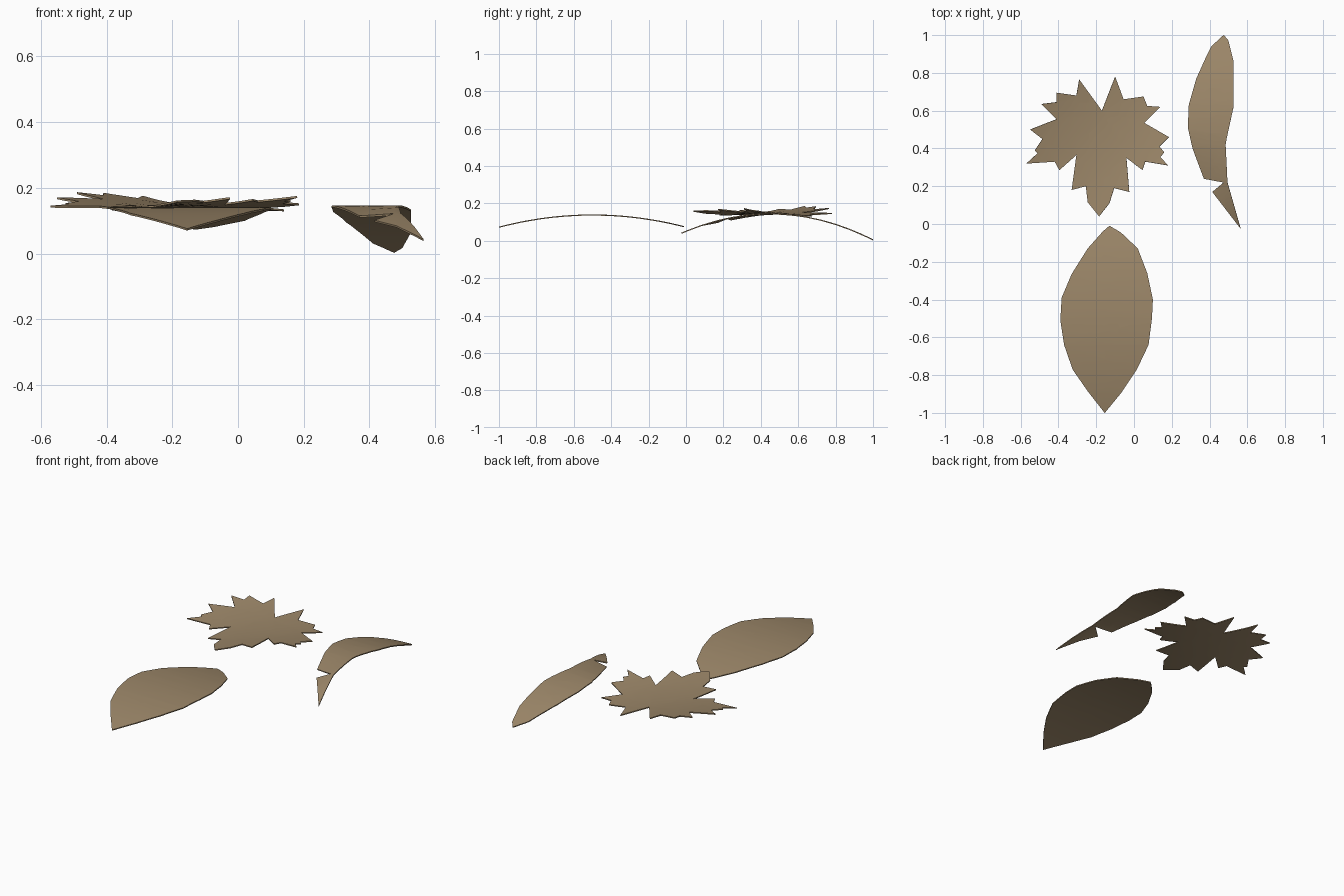
import bpy, bmesh

if "Cube" in bpy.data.objects:
    bpy.data.objects.remove(bpy.data.objects["Cube"])

mat = bpy.data.materials.new("dry_leaf")
mat.diffuse_color = (0.33, 0.24, 0.14, 1)
mat.use_nodes = True
mat.node_tree.nodes["Principled BSDF"].inputs["Base Color"].default_value = mat.diffuse_color


def leaf(name, outline, height, step=0.08, thickness=0.006):
    """Fill an outline, slice it into strips, then curl it with a height function."""
    bm = bmesh.new()
    face = bm.faces.new([bm.verts.new((x, y, 0)) for x, y in outline])
    bmesh.ops.triangulate(bm, faces=[face])
    for axis in (0, 1):
        normal = [(1, 0, 0), (0, 1, 0)][axis]
        for i in range(int(-1 / step), int(1 / step) + 1):
            co = [0, 0, 0]
            co[axis] = i * step + 0.003
            bmesh.ops.bisect_plane(bm, geom=bm.verts[:] + bm.edges[:] + bm.faces[:],
                                   plane_co=co, plane_no=normal, dist=1e-5)
    for v in bm.verts:
        v.co.z = height(v.co.x, v.co.y)
    for f in bm.faces:
        f.normal_update()
        if f.normal.z < 0:
            f.normal_flip()
    mesh = bpy.data.meshes.new(name)
    bm.to_mesh(mesh)
    bm.free()
    mesh.materials.append(mat)
    obj = bpy.data.objects.new(name, mesh)
    bpy.context.collection.objects.link(obj)
    solid = obj.modifiers.new("thickness", "SOLIDIFY")
    solid.thickness = thickness
    solid.offset = 0
    bpy.ops.object.select_all(action="DESELECT")
    obj.select_set(True)
    bpy.context.view_layer.objects.active = obj
    bpy.ops.object.modifier_apply(modifier="thickness")
    bpy.ops.object.shade_smooth_by_angle()
    return obj


# Broad oval leaf, arched along its length
oval = [(-.13, -.01), (-.07, -.045), (.02, -.13), (.07, -.26), (.1, -.4), (.095, -.5),
        (.077, -.64), (.015, -.77), (-.065, -.89), (-.155, -1), (-.245, -.885),
        (-.325, -.77), (-.37, -.64), (-.39, -.51), (-.383, -.39), (-.33, -.265),
        (-.245, -.13), (-.165, -.04)]
leaf("oval_leaf", oval, lambda x, y: 0.138 - 0.26 * (y + 0.5) ** 2)

# Narrow torn leaf, strongly arched with a slight twist near the stem
narrow = [(.475, 1), (.5, .97), (.527, .86), (.527, .62), (.49, .45), (.485, .42),
          (.495, .22), (.565, -.025), (.415, .17), (.475, .22), (.37, .24), (.31, .4),
          (.285, .51), (.29, .63), (.33, .77), (.38, .88), (.41, .94)]


def narrow_height(x, y):
    twist = 0.5 * min(0, x - 0.48) * max(0, 0.45 - y)
    return 0.144 - 0.46 * (y - 0.45) ** 2 + twist


leaf("narrow_leaf", narrow, narrow_height)

# Jagged lobed leaf, nearly flat with a saddle warp
lobed = [(-.1, .78), (-.055, .66), (.05, .675), (.07, .625), (.14, .62), (.055, .535),
         (.185, .46), (.135, .41), (.16, .38), (.14, .355), (.18, .31), (.06, .33),
         (.045, .285), (-.04, .35), (-.025, .17), (-.105, .19), (-.13, .11),
         (-.185, .04), (-.245, .115), (-.255, .2), (-.33, .18), (-.305, .365),
         (-.395, .285), (-.42, .33), (-.57, .32), (-.51, .375), (-.525, .39),
         (-.485, .45), (-.55, .5), (-.41, .555), (-.49, .635), (-.41, .645),
         (-.41, .695), (-.305, .68), (-.29, .765), (-.17, .6)]


def lobed_height(x, y):
    dx, dy = x + 0.18, y - 0.42
    return 0.145 - 0.4 * dx * dy + 0.1 * dy * dy + 0.08 * dx * dx


leaf("lobed_leaf", lobed, lobed_height)
